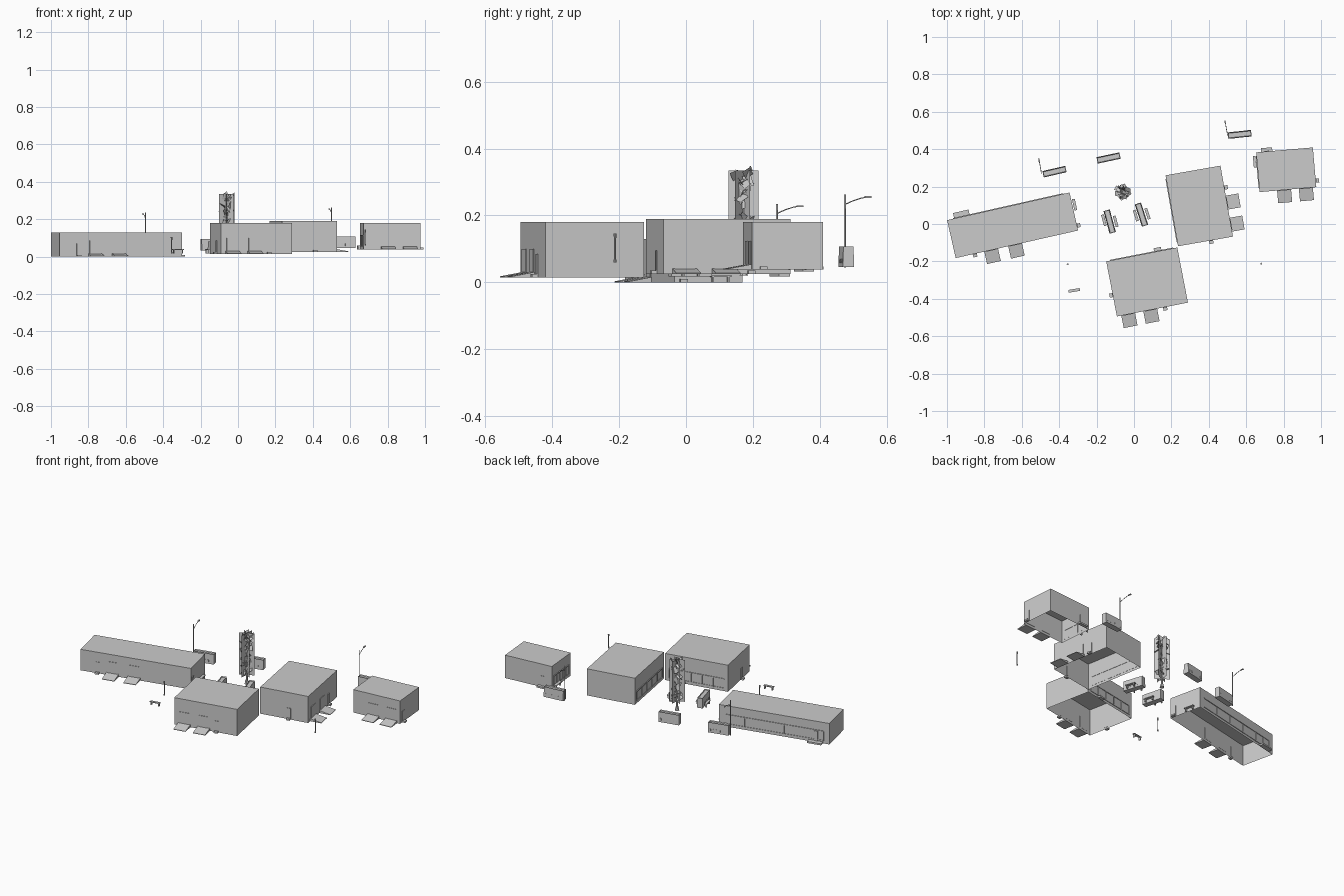
import bpy, bmesh, math, random
from mathutils import Matrix, Vector

if "Cube" in bpy.data.objects:
    bpy.data.objects.remove(bpy.data.objects["Cube"])

random.seed(4)
R = math.radians


def frame(x, y, z, deg=0):
    return Matrix.Translation((x, y, z)) @ Matrix.Rotation(R(deg), 4, 'Z')


def finish(name, bm, m):
    me = bpy.data.meshes.new(name)
    bm.to_mesh(me)
    bm.free()
    ob = bpy.data.objects.new(name, me)
    ob.matrix_world = m
    bpy.context.collection.objects.link(ob)
    return ob


def add_box(bm, c, s):
    m = Matrix.Translation(c) @ Matrix.Diagonal((*s, 1))
    return bmesh.ops.create_cube(bm, size=1, matrix=m)['verts']


def boxes(name, m, *parts):
    bm = bmesh.new()
    for c, s in parts:
        add_box(bm, c, s)
    return finish(name, bm, m)


def add_cyl(bm, r1, r2, z0, z1, n=8):
    bmesh.ops.create_cone(bm, cap_ends=True, segments=n, radius1=r1, radius2=r2,
                          depth=z1 - z0, matrix=Matrix.Translation((0, 0, (z0 + z1) / 2)))


# ---- building parts; each side frame has its outward direction along -y
def ramp(m, u):
    bm = bmesh.new()
    vs = add_box(bm, (u, -0.034, 0.008), (0.075, 0.068, 0.016))
    for v in vs:                      # slope down away from the wall
        if v.co.y < -0.03 and v.co.z > 0.008:
            v.co.z = 0.003
    finish("loading_ramp", bm, m)
    boxes("loading_door", m, ((u, -0.001, 0.05), (0.06, 0.004, 0.07)))


def doorstep(m, u, w=0.022, d=0.018):
    boxes("doorstep", m, ((u, -d / 2, 0.005), (w, d, 0.01)))
    boxes("side_door", m, ((u, -0.001, 0.04), (0.022, 0.005, 0.06)))


def bench(m, w=0.062):
    boxes("bench", m, ((0, 0, 0.019), (w, 0.015, 0.005)),
          ((-w * .38, 0, 0.008), (0.005, 0.012, 0.017)),
          ((w * .38, 0, 0.008), (0.005, 0.012, 0.017)))


def shopfront(m, length):
    n = 5
    parts = [((0, -0.001, 0.075), (length, 0.006, 0.006)),
             ((0, -0.001, 0.018), (length, 0.004, 0.004))]
    parts += [((length * (i / n - .5), -0.001, 0.045), (0.004, 0.004, 0.06)) for i in range(n + 1)]
    boxes("shopfront_frame", m, *parts)


def building(x, y, z, deg, L, W, H, ramps, steps, shops, benches):
    m = frame(x, y, z, deg)
    # hollow shell: walls and roof, open underneath
    bm = bmesh.new()
    add_box(bm, (0, 0, H / 2), (L, W, H))
    bm.faces.ensure_lookup_table()
    bmesh.ops.delete(bm, geom=[f for f in bm.faces if f.normal.z < -0.5], context='FACES_ONLY')
    finish("building_shell", bm, m)
    side = {'F': m @ frame(0, -W / 2, 0), 'R': m @ frame(L / 2, 0, 0, 90),
            'B': m @ frame(0, W / 2, 0, 180), 'L': m @ frame(-L / 2, 0, 0, -90)}
    for u in ramps:
        ramp(side['F'], u)
    for s, *a in steps:
        doorstep(side[s], *a)
    for s, l in shops:
        shopfront(side[s], l)
    for s, u in benches:
        bench(side[s] @ frame(u, -0.012, 0))


building(-0.649, -0.007, 0, 12.7, 0.671, 0.208, 0.13, (-0.141, -0.01),
         [('F', -0.231), ('B', 0.254, 0.085, 0.03), ('R', -0.078)], [('B', 0.6)], [('R', 0.035)])
building(0.07, -0.31, 0.015, 11, 0.387, 0.30, 0.165, (-0.132, -0.012),
         [('F', 0.068), ('L', 0.034), ('B', -0.088, 0.04, 0.02)], [('B', 0.34)], [])
building(0.349, 0.0965, 0.025, 100, 0.385, 0.298, 0.165, (-0.128, -0.008),
         [('F', 0.073), ('L', 0.03)], [('B', 0.34)], [])
building(0.814, 0.29, 0.038, 5, 0.304, 0.213, 0.142, (-0.021, 0.096),
         [('R', -0.072), ('B', 0.095, 0.06, 0.02)], [('L', 0.17)], [('L', -0.058)])


# ---- planter boxes with rim and recessed top
def planter(x, y, z, deg, L=0.125, W=0.03, H=0.062):
    bm = bmesh.new()
    vs = add_box(bm, (0, 0, H / 2), (L, W, H))
    for v in vs:
        if v.co.z < 0.01:
            v.co.y *= 1.15
    top = [f for f in bm.faces if f.normal.z > 0.5]
    bmesh.ops.inset_region(bm, faces=top, thickness=0.004)
    bmesh.ops.translate(bm, verts=top[0].verts[:], vec=(0, 0, -0.006))
    for i in range(6):
        for s in (-1, 1):
            add_box(bm, ((i - 2.5) * L / 6.5, s * W * 0.54, 0.018), (0.006, 0.003, 0.012))
    finish("planter", bm, frame(x, y, z, deg))


for p in [(-0.425, 0.28, 0.018, 13), (-0.136, 0.353, 0.033, 12), (0.565, 0.479, 0.046, 6),
          (-0.13, 0.013, 0.018, 105), (0.04, 0.05, 0.025, 108)]:
    planter(*p)
for p in [(-0.161, 0.02, 0.018, 105), (-0.098, 0.014, 0.018, 105), (0.01, 0.045, 0.025, 108),
          (0.072, 0.055, 0.025, 108), (-0.32, -0.355, 0.018, 9)]:
    bench(frame(*p))


# ---- street lamps: pole with a curved arm
def tube(name, pts, r, m):
    cu = bpy.data.curves.new(name, 'CURVE')
    cu.dimensions = '3D'
    cu.bevel_depth, cu.bevel_resolution, cu.use_fill_caps = r, 1, True
    sp = cu.splines.new('POLY')
    sp.points.add(len(pts) - 1)
    for p, c in zip(sp.points, pts):
        p.co = (*c, 1)
    ob = bpy.data.objects.new(name, cu)
    ob.matrix_world = m
    bpy.context.collection.objects.link(ob)


for x, y, z in [(-0.495, 0.272, 0.018), (0.5, 0.475, 0.045)]:
    m = frame(x, y, z, 10)
    tube("lamp_pole", [(0, 0, 0), (0, 0, 0.217)], 0.003, m)
    tube("lamp_arm", [(0, 0, 0.188), (0, 0.025, 0.199), (0, 0.05, 0.207), (0, 0.07, 0.21)], 0.0018, m)
    boxes("lamp_head", m, ((0, 0.07, 0.21), (0.007, 0.02, 0.005)))

# ---- short post lights
for x, y, z in [(-0.355, -0.215, 0.018), (0.68, -0.212, 0.06)]:
    bm = bmesh.new()
    add_cyl(bm, 0.004, 0.004, 0, 0.008)
    add_cyl(bm, 0.0025, 0.0025, 0.008, 0.068)
    add_cyl(bm, 0.003, 0.005, 0.068, 0.086)
    finish("post_light", bm, frame(x, y, z))

# ---- columnar tree: trunk, crossed foliage cards, scattered leaf cards
tm = frame(-0.06, 0.172, 0.02)
bm = bmesh.new()
add_cyl(bm, 0.013, 0.009, 0, 0.02, 7)
add_cyl(bm, 0.006, 0.004, 0.02, 0.2, 6)
finish("tree_trunk", bm, tm)


def add_card(bm, m, w, h):
    bm.faces.new([bm.verts.new(m @ Vector((a * w / 2, 0, b * h / 2)))
                  for a, b in ((-1, -1), (1, -1), (1, 1), (-1, 1))])


bm = bmesh.new()
for i in range(3):
    add_card(bm, frame(0, 0, 0.185, 25 + 60 * i), 0.09, 0.26)
for i in range(60):
    a, r = random.uniform(0, 360), random.uniform(0.005, 0.03)
    m = (Matrix.Rotation(R(a), 4, 'Z') @ Matrix.Translation((r, 0, random.uniform(0.075, 0.31)))
         @ Matrix.Rotation(random.uniform(-1, 1), 4, 'X')
         @ Matrix.Rotation(random.uniform(0, 6.28), 4, 'Y')
         @ Matrix.Rotation(random.uniform(0, 6.28), 4, 'Z'))
    add_card(bm, m, 0.026, 0.036)
finish("tree_foliage", bm, tm)
